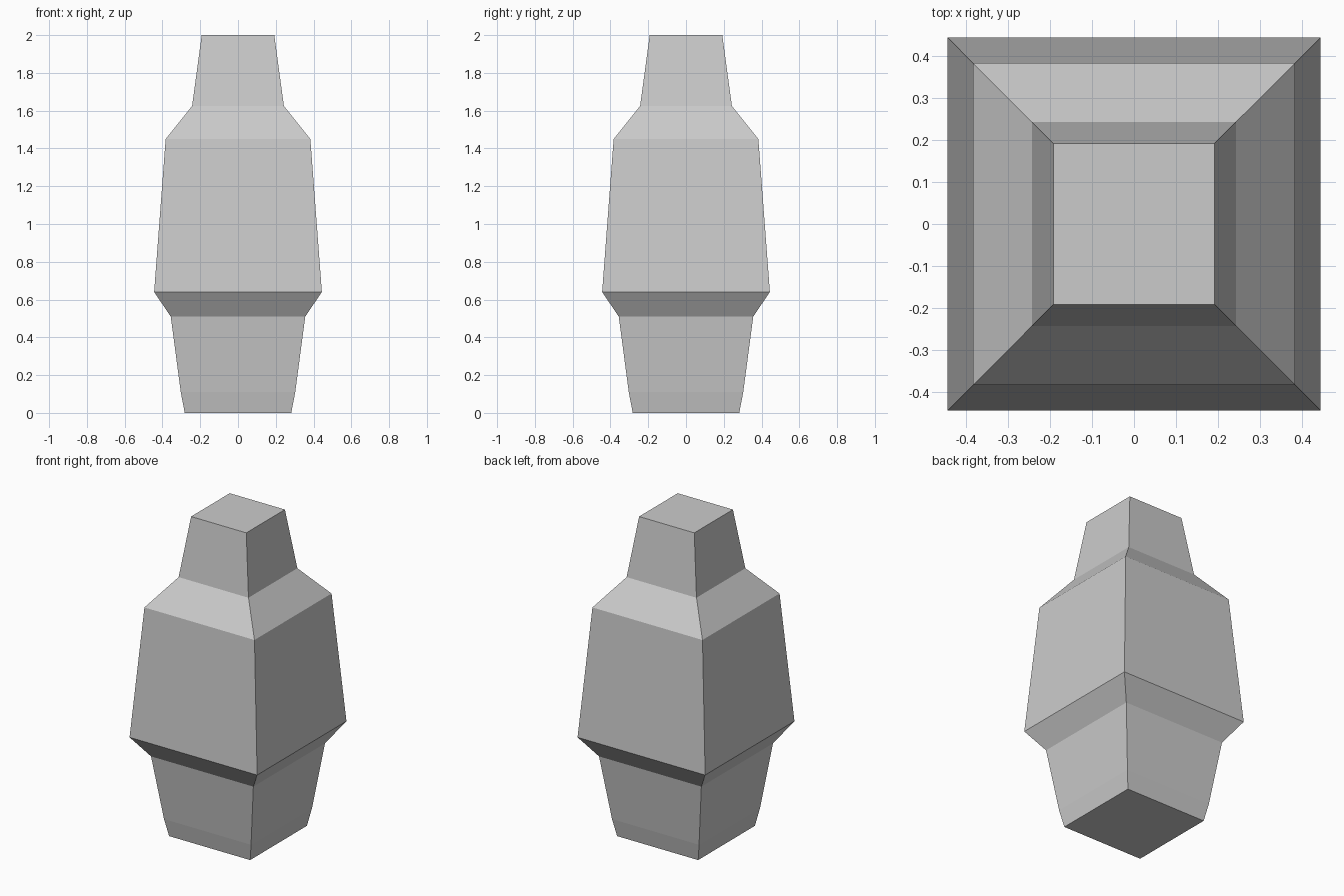
import bpy, bmesh

if "Cube" in bpy.data.objects:
    bpy.data.objects.remove(bpy.data.objects["Cube"])

# Square cross-sections from foot to top: (half width, height)
PROFILE = [(0.282, 0.0), (0.303, 0.11), (0.356, 0.51), (0.444, 0.64),
           (0.383, 1.45), (0.243, 1.625), (0.192, 2.0)]
CORNERS = [(-1, -1), (1, -1), (1, 1), (-1, 1)]

bm = bmesh.new()
rings = [[bm.verts.new((sx * w, sy * w, z)) for sx, sy in CORNERS]
         for w, z in PROFILE]

# Side walls between neighbouring sections
for low, high in zip(rings, rings[1:]):
    for i in range(4):
        j = (i + 1) % 4
        bm.faces.new((low[i], low[j], high[j], high[i]))

# Closed foot and top
bm.faces.new(rings[0][::-1])
bm.faces.new(rings[-1])

mesh = bpy.data.meshes.new("square_bottle_body")
bm.to_mesh(mesh)
bm.free()
body = bpy.data.objects.new("square_bottle_body", mesh)
bpy.context.collection.objects.link(body)
